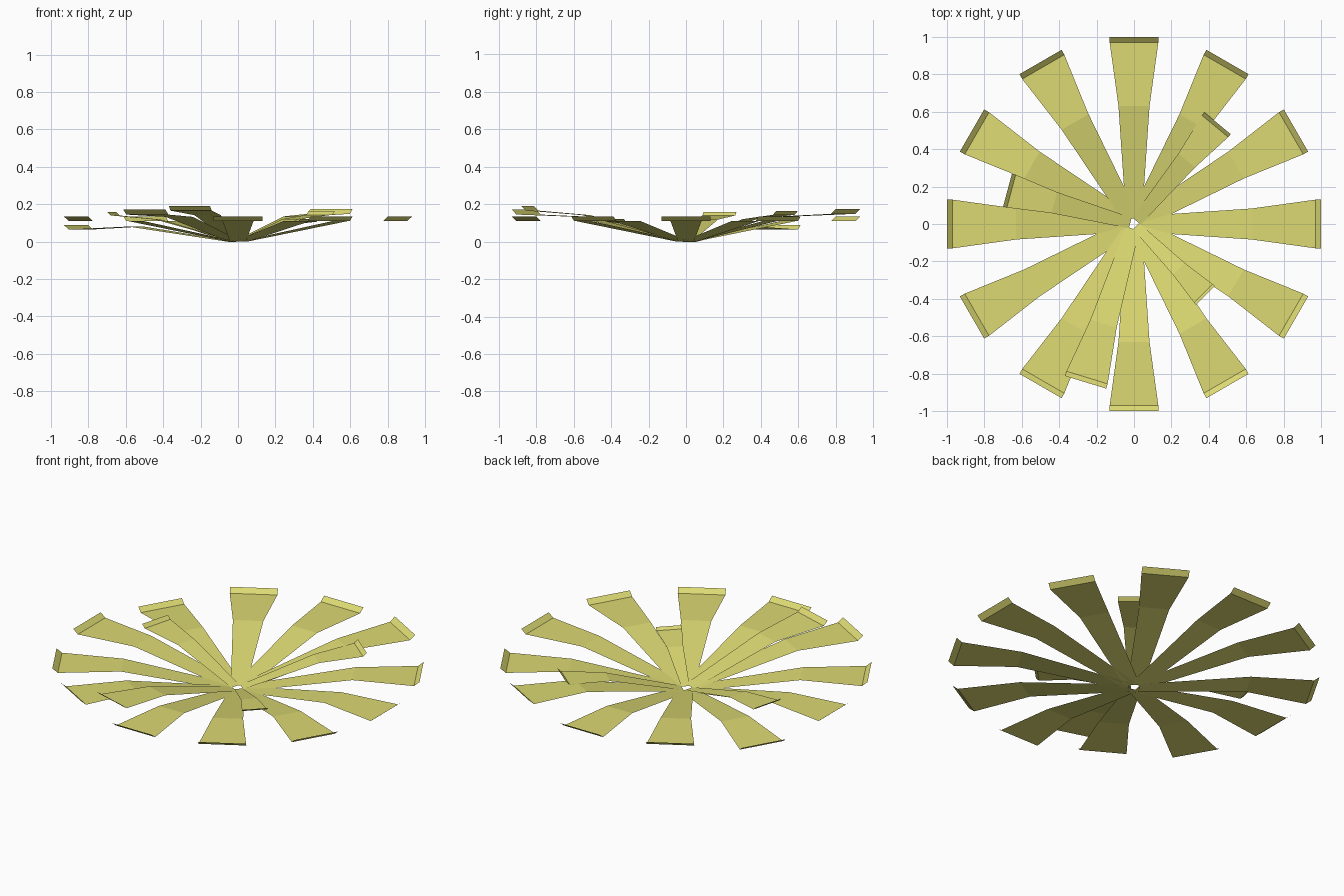
import bpy, math

if "Cube" in bpy.data.objects:
    bpy.data.objects.remove(bpy.data.objects["Cube"])

mat = bpy.data.materials.new("olive_yellow")
mat.diffuse_color = (0.72, 0.70, 0.17, 1)
mat.use_nodes = True
mat.node_tree.nodes["Principled BSDF"].inputs["Base Color"].default_value = mat.diffuse_color

# petal profile: (radius, half width, height)
PROFILE = [(0.03, 0.042, 0.0), (0.63, 0.083, 0.11), (0.97, 0.13, 0.11), (1.0, 0.13, 0.135)]


def petal(name, angle, scale=1.0, tilt=0.0):
    a = math.radians(angle)
    c, s = math.cos(a), math.sin(a)
    verts, faces = [], []
    for r, w, z in PROFILE:
        r, w, z = r * scale, w * scale, z * scale
        for side in (-w, w):
            verts.append((r * c - side * s, r * s + side * c, z + r * tilt))
    for i in range(len(PROFILE) - 1):
        k = 2 * i
        faces.append((k, k + 2, k + 3, k + 1))
    mesh = bpy.data.meshes.new(name)
    mesh.from_pydata(verts, [], faces)
    mesh.materials.append(mat)
    ob = bpy.data.objects.new(name, mesh)
    bpy.context.collection.objects.link(ob)


# main ring of twelve, a few bent up or down
bends = {60: 0.04, 150: -0.046, 240: 0.036}
for i in range(12):
    petal(f"petal_{i + 1}", i * 30, 1.0, bends.get(i * 30, 0.0))

# shorter raised inner petals
for i, (ang, sc, tilt) in enumerate([(50.3, 0.70, 0.098), (165, 0.70, 0.093),
                                     (253, 0.885, 0.08), (315, 0.54, 0.09)]):
    petal(f"inner_petal_{i + 1}", ang, sc, tilt)
